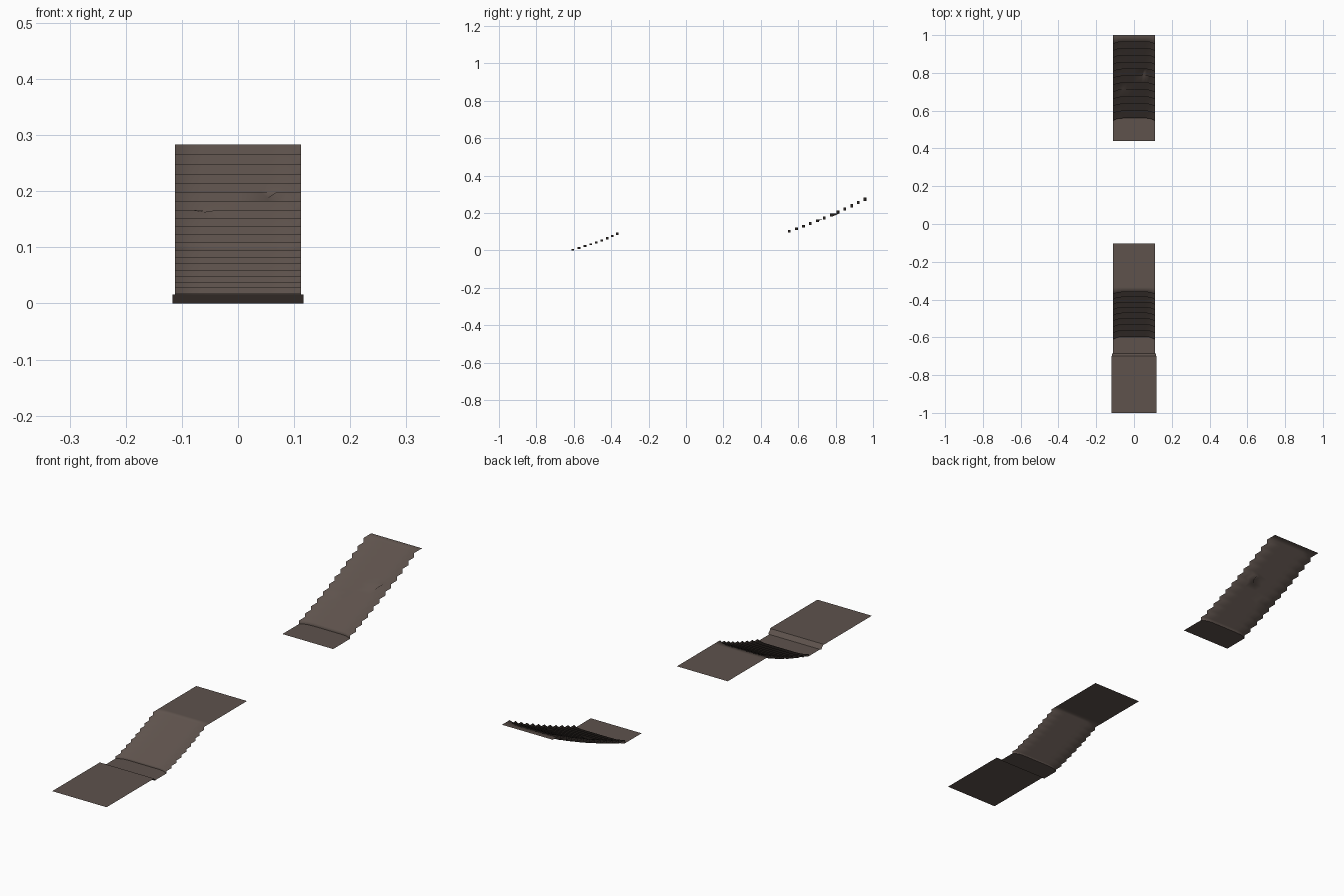
import bpy, bmesh

if "Cube" in bpy.data.objects:
    bpy.data.objects.remove(bpy.data.objects["Cube"])

mat = bpy.data.materials.new("worn brown stone")
mat.diffuse_color = (0.112, 0.085, 0.073, 1)
mat.use_nodes = True
mat.node_tree.nodes["Principled BSDF"].inputs["Base Color"].default_value = mat.diffuse_color

HALF = 0.112
XS = [-HALF, -0.1, -0.085, -0.06, -0.035, 0, 0.04, 0.053, 0.068, 0.085, 0.1, HALF]


def bow(x):
    # outer ends of every riser sweep towards the front
    t = max(0.0, (abs(x) - 0.07) / (HALF - 0.07))
    return -0.014 * t * t


def sheet(name, rows, xs=XS, smooth=False, dents=()):
    """Thin surface through rows of (y, z, bowed)."""
    bm = bmesh.new()
    grid = []
    for i, (y, z, bowed) in enumerate(rows):
        line = []
        for x in xs:
            v = bm.verts.new((x, y + (bow(x) if bowed else 0), z))
            for row, dx, dy, dz in dents:
                if row == i and abs(x - dx) < 1e-4:
                    v.co.y += dy
                    v.co.z += dz
            line.append(v)
        grid.append(line)
    for a, b in zip(grid, grid[1:]):
        for j in range(len(xs) - 1):
            f = bm.faces.new((a[j], a[j + 1], b[j + 1], b[j]))
            f.smooth = smooth
    me = bpy.data.meshes.new(name)
    bm.to_mesh(me)
    bm.free()
    ob = bpy.data.objects.new(name, me)
    bpy.context.collection.objects.link(ob)
    me.materials.append(mat)
    return ob


def flight(y0, y1, z0, z1, n, depth_ratio, rise_ratio):
    """Stair profile whose treads and risers change gradually going up."""
    def split(total, ratio):
        w = [1 + (ratio - 1) * i / (n - 1) for i in range(n)]
        return [total * k / sum(w) for k in w]
    rows, y, z = [(y0, z0, True)], y0, z0
    for d, r in zip(split(y1 - y0, depth_ratio), split(z1 - z0, rise_ratio)):
        z += r
        rows.append((y, z, True))
        y += d
        rows.append((y, z, True))
    return rows


# entrance floor with its back lip dropping to the foot of the stairs
sheet("entrance_floor", [(-1, 0.016, False), (-0.70, 0.016, False)], [-0.12, 0.12])
sheet("floor_lip", [(-0.70, 0.016, False), (-0.685, 0.0, False)], [-0.117, 0.117])
sheet("stair_foot", [(-0.685, 0, False), (-0.598, 0, True)])

# lower flight
rows = flight(-0.598, -0.335, 0.0, 0.095, 9, 0.78, 1.35)
rows[-1] = (-0.335, 0.095, False)
sheet("lower_stairs", rows, smooth=True)

# middle landings, with the open gap between them
sheet("lower_landing", [(-0.335, 0.095, False), (-0.103, 0.095, False)])
sheet("upper_landing", [(0.44, 0.095, False), (0.56, 0.095, True)])

# upper flight, with two chipped step edges
rows = flight(0.56, 1.0, 0.095, 0.283, 12, 0.95, 1.3)
rows[-1] = (1.0, 0.283, False)
sheet("upper_stairs", rows, smooth=True,
      dents=[(13, 0.053, 0.015, -0.01), (9, -0.06, 0.006, -0.004)])
